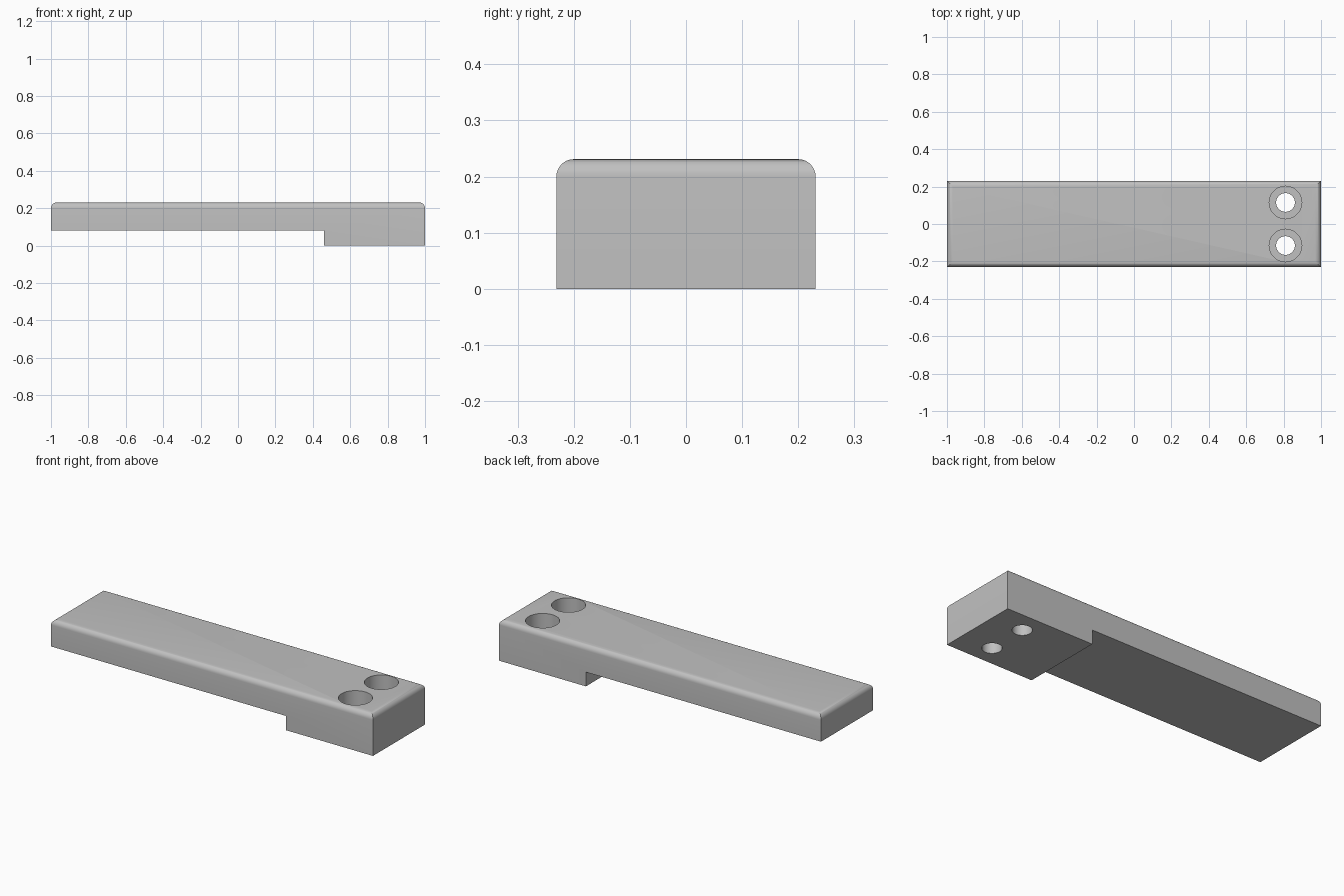
import bpy
import bmesh

if "Cube" in bpy.data.objects:
    bpy.data.objects.remove(bpy.data.objects["Cube"], do_unlink=True)

HALF_WIDTH = 0.231
HEIGHT = 0.231
FILLET = 0.031

# Plain grey material
grey = bpy.data.materials.new("plain_grey")
grey.use_nodes = True
colour = (0.53, 0.53, 0.53, 1)
grey.diffuse_color = colour
grey.node_tree.nodes["Principled BSDF"].inputs["Base Color"].default_value = colour

# Stepped bar: side profile extruded across the width
profile = [(-1, 0.08), (0.46, 0.08), (0.46, 0), (1, 0), (1, HEIGHT), (-1, HEIGHT)]
bm = bmesh.new()
side = bm.faces.new([bm.verts.new((x, -HALF_WIDTH, z)) for x, z in profile])
grown = bmesh.ops.extrude_face_region(bm, geom=[side])["geom"]
bmesh.ops.translate(bm, vec=(0, 2 * HALF_WIDTH, 0),
                    verts=[v for v in grown if isinstance(v, bmesh.types.BMVert)])
bmesh.ops.recalc_face_normals(bm, faces=bm.faces)

# Rounded top rim
rim = [e for e in bm.edges if all(v.co.z > HEIGHT - 0.001 for v in e.verts)]
bmesh.ops.bevel(bm, geom=rim, offset=FILLET, segments=8, profile=0.5,
                affect='EDGES', clamp_overlap=True)
mesh = bpy.data.meshes.new("stepped_bar")
bm.to_mesh(mesh)
bm.free()
mesh.materials.append(grey)
bar = bpy.data.objects.new("stepped_bar", mesh)
bpy.context.collection.objects.link(bar)


def drill(x, y, radius, bottom):
    """Cut a round hole from above the bar down to the given height."""
    top = HEIGHT + 0.1
    bpy.ops.mesh.primitive_cylinder_add(vertices=64, radius=radius, depth=top - bottom,
                                        location=(x, y, (top + bottom) / 2))
    cutter = bpy.context.object
    cutter.name = "hole_cutter"
    cutter.hide_render = True
    cutter.data.materials.append(grey)
    bpy.ops.object.select_all(action='DESELECT')
    bpy.context.view_layer.objects.active = bar
    bar.select_set(True)
    cut = bar.modifiers.new("hole", 'BOOLEAN')
    cut.operation = 'DIFFERENCE'
    cut.solver = 'EXACT'
    cut.object = cutter
    bpy.ops.object.modifier_apply(modifier=cut.name)
    bpy.data.objects.remove(cutter, do_unlink=True)


# Two counterbored screw holes
for y in (-0.115, 0.115):
    drill(0.81, y, 0.087, HEIGHT - 0.092)
    drill(0.81, y, 0.05, -0.1)

bpy.ops.object.shade_smooth_by_angle(angle=0.6)
